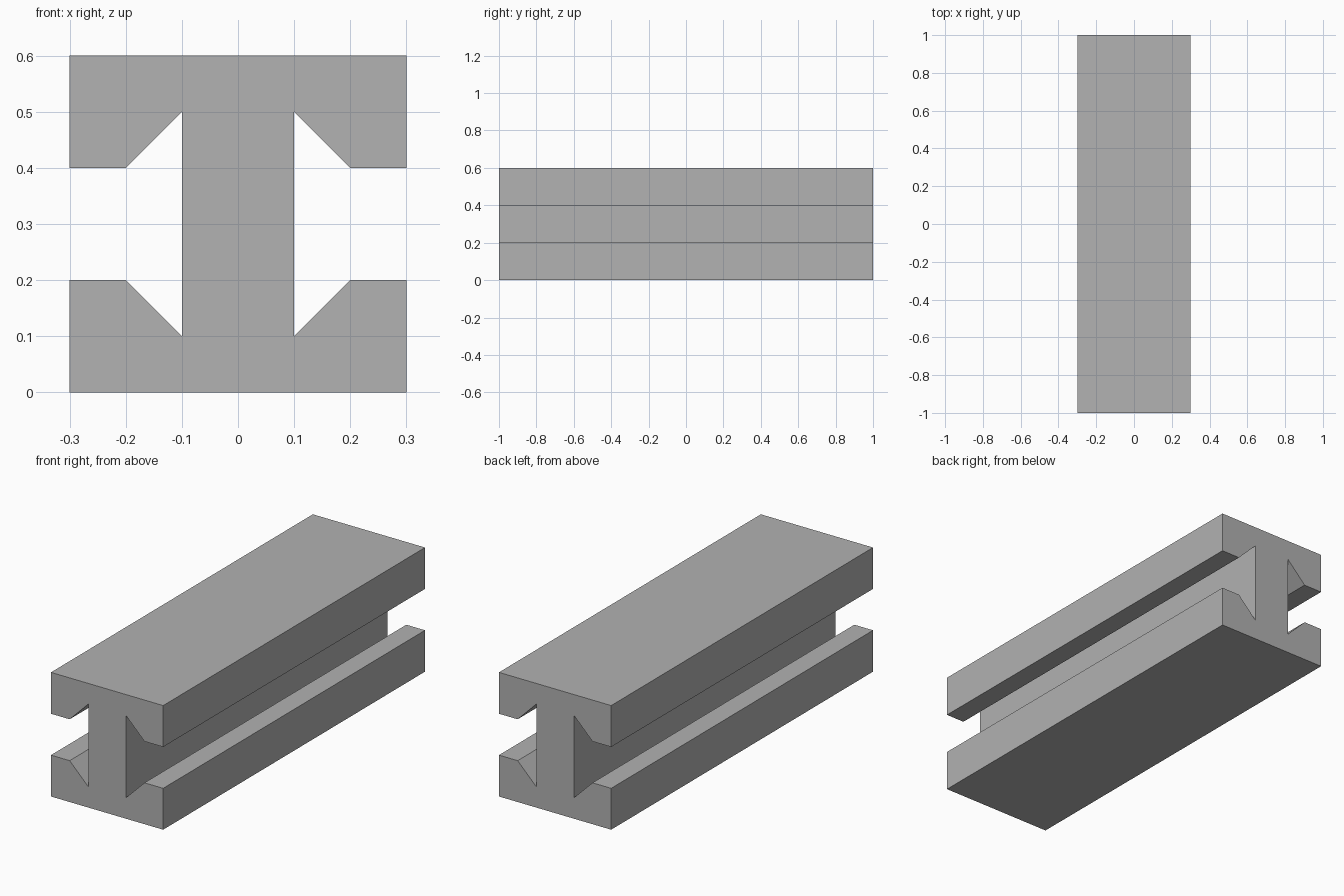
import bpy
import bmesh

cube = bpy.data.objects.get("Cube")
if cube:
    bpy.data.objects.remove(cube, do_unlink=True)

LENGTH = 2.0
HEIGHT = 0.6

# Plain grey for the whole beam
grey = bpy.data.materials.new("plain_grey")
grey.use_nodes = True
colour = (0.445, 0.445, 0.445, 1)
grey.diffuse_color = colour
grey.node_tree.nodes["Principled BSDF"].inputs["Base Color"].default_value = colour

# Lower right quarter of the cross-section, mirrored up and then across
quarter = [(0.3, 0), (0.3, 0.2), (0.2, 0.2), (0.1, 0.1)]
half = quarter + [(x, HEIGHT - z) for x, z in reversed(quarter)]
profile = half + [(-x, z) for x, z in reversed(half)]

# Slotted beam: the cross-section extruded from front to back
bm = bmesh.new()
end = bm.faces.new([bm.verts.new((x, -LENGTH / 2, z)) for x, z in profile])
extruded = bmesh.ops.extrude_face_region(bm, geom=[end], use_keep_orig=True)
moved = [v for v in extruded["geom"] if isinstance(v, bmesh.types.BMVert)]
bmesh.ops.translate(bm, verts=moved, vec=(0, LENGTH, 0))
bmesh.ops.recalc_face_normals(bm, faces=bm.faces)

mesh = bpy.data.meshes.new("slotted_beam")
bm.to_mesh(mesh)
bm.free()
mesh.materials.append(grey)
beam = bpy.data.objects.new("slotted_beam", mesh)
bpy.context.collection.objects.link(beam)
